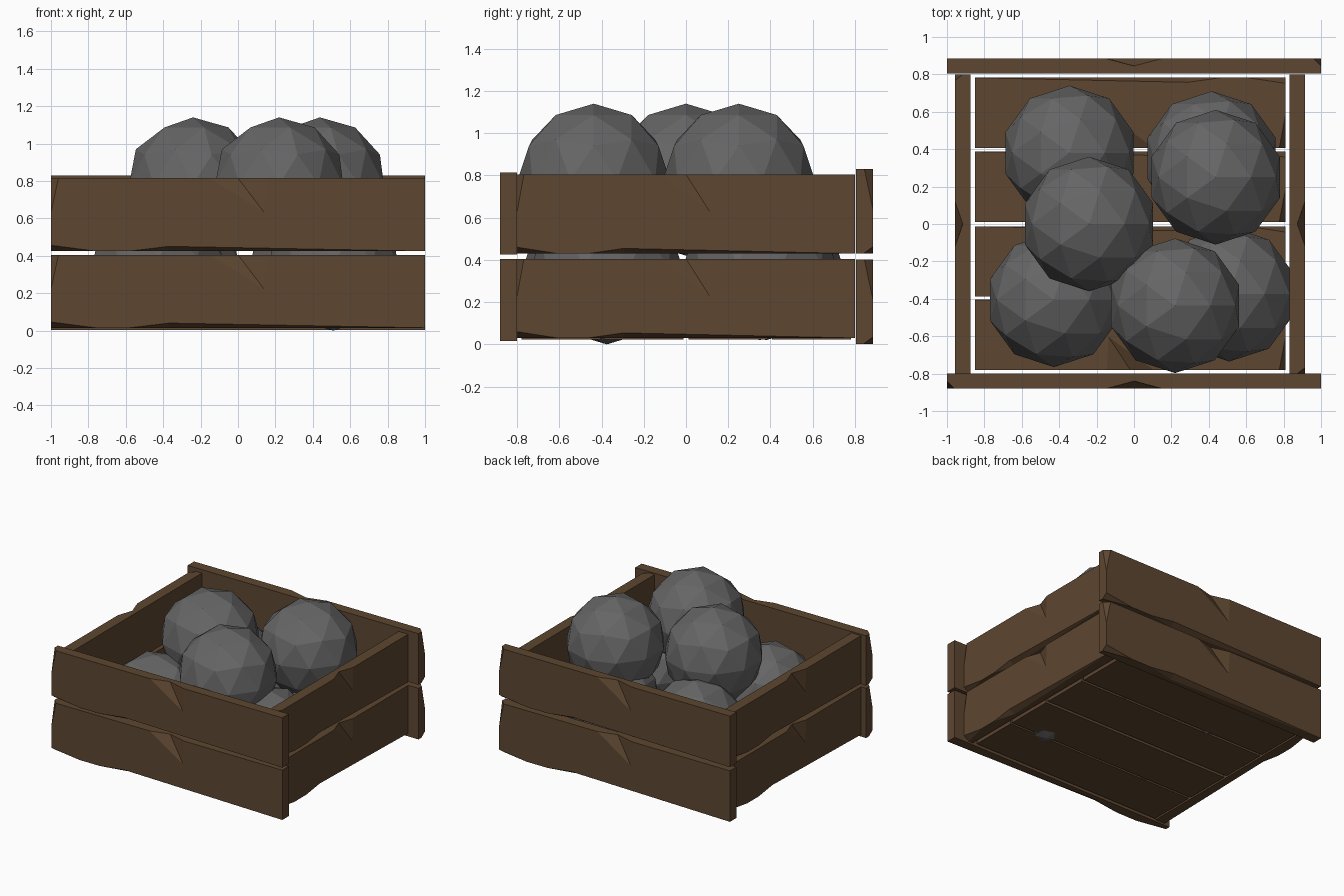
import bpy, bmesh, math
from mathutils import Matrix, Vector

if "Cube" in bpy.data.objects:
    bpy.data.objects.remove(bpy.data.objects["Cube"])


def material(name, rgb):
    m = bpy.data.materials.new(name)
    m.diffuse_color = (*rgb, 1)
    m.use_nodes = True
    m.node_tree.nodes["Principled BSDF"].inputs["Base Color"].default_value = m.diffuse_color
    return m


wood = material("brown wood", (0.110, 0.061, 0.030))
stone = material("grey stone", (0.130, 0.130, 0.130))


def add_object(name, bm, mat):
    bmesh.ops.recalc_face_normals(bm, faces=bm.faces)
    me = bpy.data.meshes.new(name)
    bm.to_mesh(me)
    bm.free()
    me.materials.append(mat)
    ob = bpy.data.objects.new(name, me)
    bpy.context.collection.objects.link(ob)
    return ob


# Chipped plank: length along x, worn outer face on -y, bottom edge on z = 0
POINTS = {
    # outer face outline
    "low_left": (-1, -1, .08), "low_a": (-.76, -1, 0), "low_b": (-.58, -1, 0),
    "low_peak": (-.37, -1, .065), "low_right": (1, -1, 0), "top_right": (1, -1, 1),
    "notch_b": (.15, -1, 1), "notch_low": (.14, -1, .53), "notch_a": (-.15, -1, 1),
    "top_left": (-.96, -1, 1), "left_chip": (-1, -1, .53),
    # chip points sunk into the edges
    "notch_in": (0, 0, 1), "low_in": (-.36, .1, 0), "end_in": (-1, .1, 0), "top_in": (-1, 0, 1),
    # inner face corners
    "i_ll": (-1, 1, 0), "i_lr": (1, 1, 0), "i_tr": (1, 1, 1), "i_tl": (-1, 1, 1),
}
FACES = [
    "low_left low_a low_b low_peak low_right top_right notch_b notch_low notch_a top_left left_chip",
    "top_left notch_a notch_in notch_b top_right i_tr i_tl top_in",
    "end_in low_a low_b low_in low_right i_lr i_ll",
    "low_left left_chip top_in i_tl i_ll end_in",
    "low_right i_lr i_tr top_right", "i_ll i_tl i_tr i_lr",
    "notch_a notch_low notch_in", "notch_in notch_low notch_b",
    "low_left end_in low_a", "low_b low_in low_peak", "low_peak low_in low_right",
    "top_left top_in left_chip",
]


def plank(name, location, rotation, half_length, height, thickness):
    bm = bmesh.new()
    v = {k: bm.verts.new((x * half_length, y * thickness / 2, z * height))
         for k, (x, y, z) in POINTS.items()}
    for f in FACES:
        bm.faces.new([v[k] for k in f.split()])
    bmesh.ops.transform(bm, matrix=Matrix.Translation(Vector(location)) @ rotation, verts=bm.verts)
    return add_object(name, bm, wood)


def turn(deg):
    return Matrix.Rotation(math.radians(deg), 4, 'Z')


# Four walls, two planks high
for i, level in enumerate(("lower", "upper")):
    plank(f"front_plank_{level}", (0, -.84, .015 + .41 * i), turn(0), 1, .39, .08)
    plank(f"back_plank_{level}", (0, .845, .002 + .428 * i), turn(180), 1, .40, .08)
    plank(f"right_plank_{level}", (.873, 0, .03 + .4 * i), turn(90), .80, .375, .083)
    plank(f"left_plank_{level}", (-.915, 0, .03 + .4 * i), turn(-90), .80, .375, .083)

# Floor planks, worn side up
flat = turn(180) @ Matrix.Rotation(math.radians(-90), 4, 'X')
for i, y in enumerate((-.405, -.013, .387, .782)):
    plank(f"floor_plank_{i + 1}", (-.02, y, .062), flat, .83, .375, .08)

# Stacked low-poly stone balls
BALLS = [(-.345, .38, .38), (-.428, -.405, .385), (.51, -.375, .36), (.415, .35, .38),
         (-.24, 0, .78), (.22, -.437, .78), (.437, .25, .78)]
for i, c in enumerate(BALLS):
    bm = bmesh.new()
    bmesh.ops.create_icosphere(bm, subdivisions=2, radius=.36, matrix=Matrix.Translation(c))
    add_object(f"stone_ball_{i + 1}", bm, stone)
